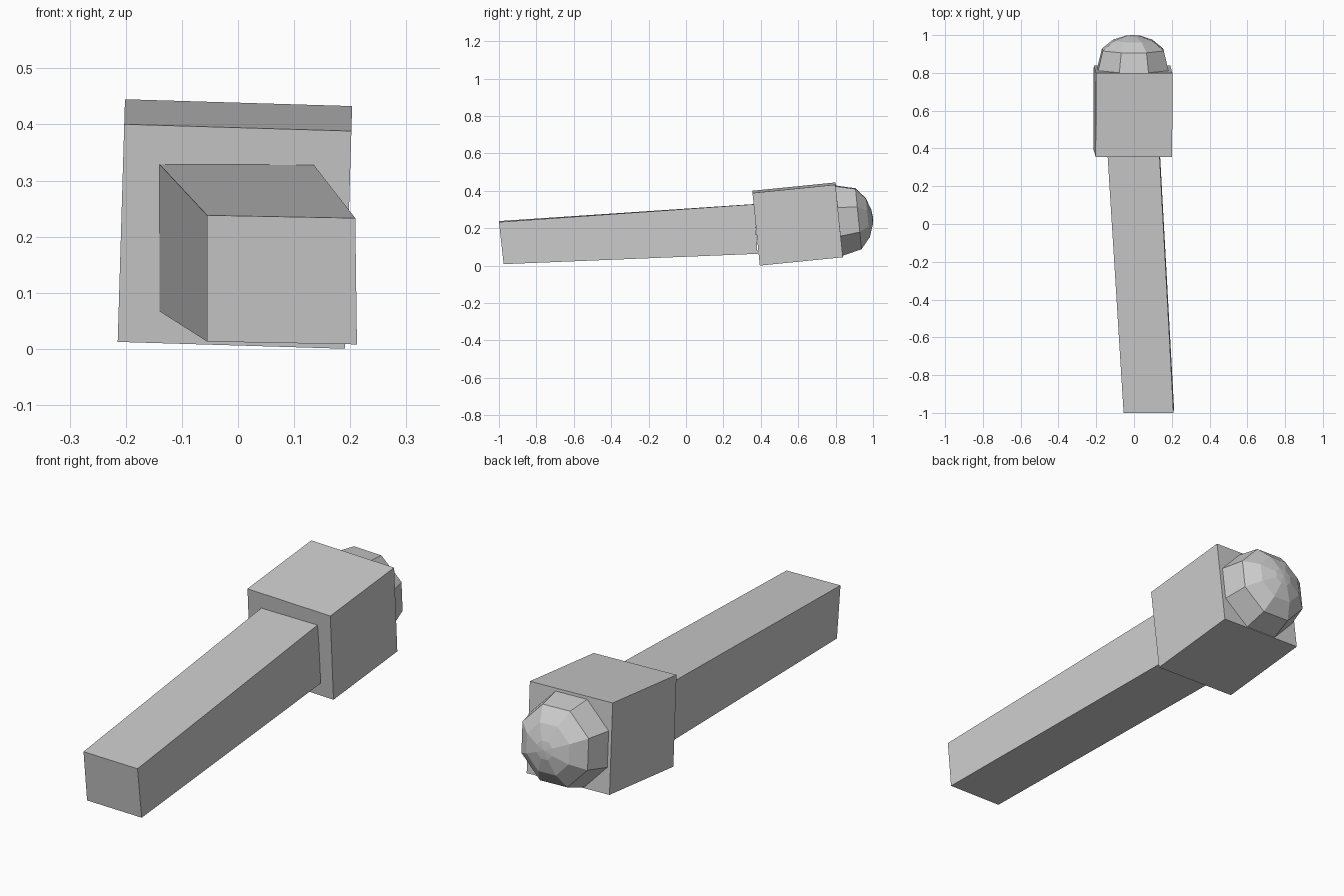
import bpy, bmesh
from math import sin, cos, pi
from mathutils import Vector, Euler

if "Cube" in bpy.data.objects:
    bpy.data.objects.remove(bpy.data.objects["Cube"])

TILT = Euler((0.1, 0.03, 0)).to_matrix()   # shared lean of head and dome


def make(name, verts, faces):
    bm = bmesh.new()
    vs = [bm.verts.new(v) for v in verts]
    for f in faces:
        bm.faces.new([vs[i] for i in f])
    bmesh.ops.recalc_face_normals(bm, faces=bm.faces)
    mesh = bpy.data.meshes.new(name)
    bm.to_mesh(mesh)
    bm.free()
    ob = bpy.data.objects.new(name, mesh)
    bpy.context.collection.objects.link(ob)
    return ob


def loft(name, rings, tip=None):
    # closed tube through equal rings, capped flat or with a pointed tip
    n = len(rings[0])
    verts = [v for r in rings for v in r]
    faces = [list(range(n))]
    for k in range(len(rings) - 1):
        for i in range(n):
            j = (i + 1) % n
            faces.append([k*n + i, k*n + j, (k+1)*n + j, (k+1)*n + i])
    last = (len(rings) - 1) * n
    if tip is None:
        faces.append(list(range(last, last + n)))
    else:
        verts.append(tip)
        faces += [[last + i, last + (i + 1) % n, len(verts) - 1] for i in range(n)]
    return make(name, verts, faces)


# tapered handle
loft("handle", [
    [(-0.055, -1.0, 0.238), (0.209, -1.0, 0.233), (0.212, -0.975, 0.008), (-0.055, -0.975, 0.013)],
    [(-0.140, 0.365, 0.329), (0.135, 0.365, 0.328), (0.137, 0.382, 0.063), (-0.140, 0.382, 0.067)],
])

# block head
c = Vector((-0.0055, 0.597, 0.2225))
sq = [(-1, 1), (1, 1), (1, -1), (-1, -1)]
loft("head", [[c + TILT @ Vector((x * 0.2025, y, z * 0.195)) for x, z in sq]
              for y in (-0.223, 0.223)])

# faceted dome on the back of the head
c = Vector((-0.006, 0.815, 0.24))
profile = [(0.203, 0.0), (0.175, 0.108), (0.112, 0.158), (0.042, 0.181)]
loft("dome", [[c + TILT @ Vector((r * cos((i + 0.5) * pi / 4), y, r * sin((i + 0.5) * pi / 4)))
               for i in range(8)] for r, y in profile],
     tip=c + TILT @ Vector((0, 0.186, 0)))
